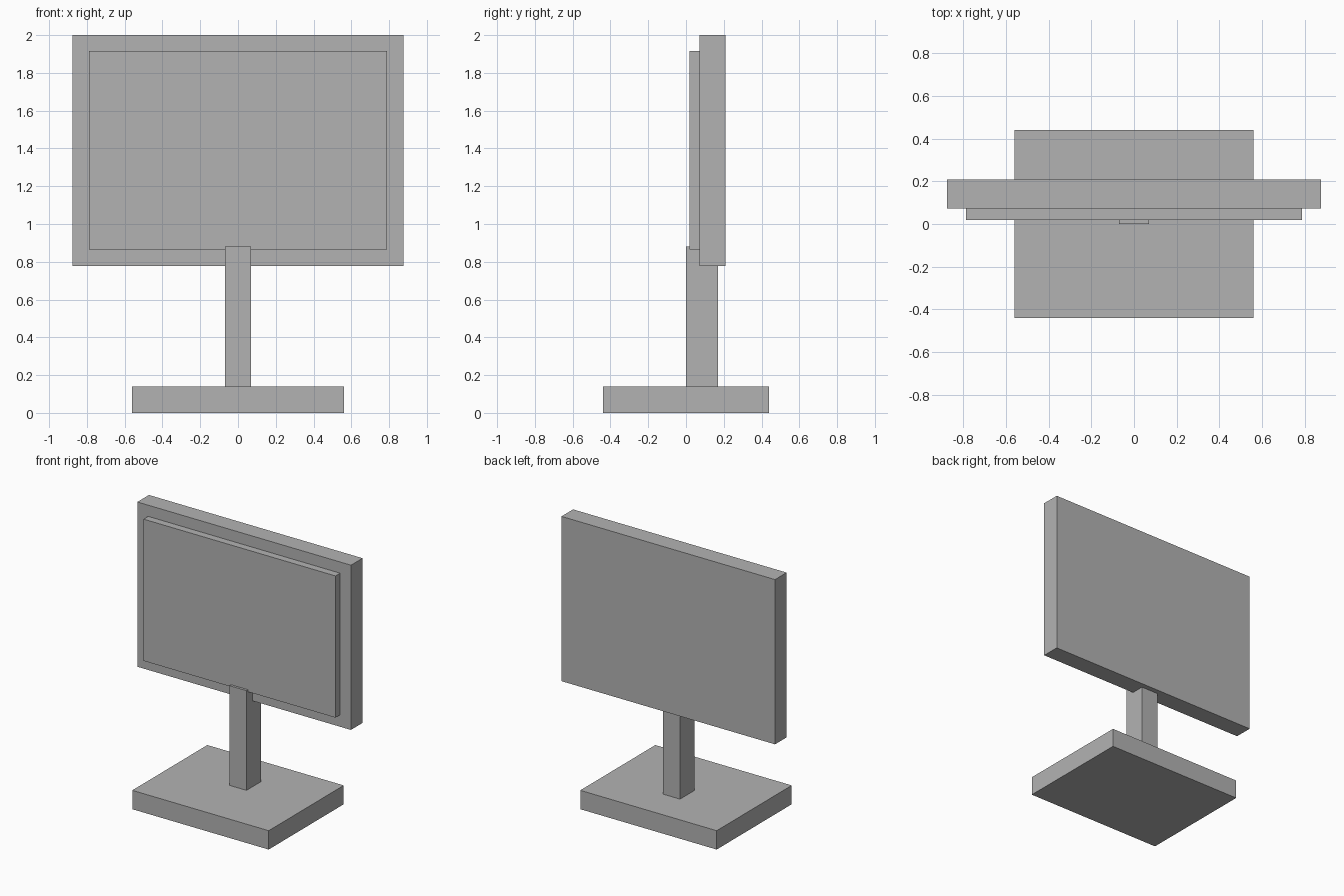
import bpy
from mathutils import Vector

# Remove the default cube
cube = bpy.data.objects.get("Cube")
if cube:
    bpy.data.objects.remove(cube, do_unlink=True)

# Single flat grey for every part
GREY = (0.45, 0.45, 0.45, 1.0)
grey = bpy.data.materials.new("plain_grey")
grey.use_nodes = True
grey.diffuse_color = GREY
grey.node_tree.nodes["Principled BSDF"].inputs["Base Color"].default_value = GREY


def box(name, low, high):
    """Add a flat-faced box spanning two opposite corners."""
    low, high = Vector(low), Vector(high)
    bpy.ops.mesh.primitive_cube_add(size=1, location=(low + high) / 2)
    part = bpy.context.object
    part.name = name
    part.scale = high - low
    bpy.ops.object.transform_apply(location=False, rotation=False, scale=True)
    part.data.materials.append(grey)
    return part


# Foot and upright
box("base", (-0.56, -0.44, 0), (0.56, 0.44, 0.14))
box("stand_post", (-0.07, 0, 0.14), (0.07, 0.17, 0.88))

# Display housing with the raised panel on its front
box("display_case", (-0.877, 0.072, 0.777), (0.877, 0.208, 2.0))
box("screen_panel", (-0.788, 0.018, 0.865), (0.788, 0.072, 1.917))
